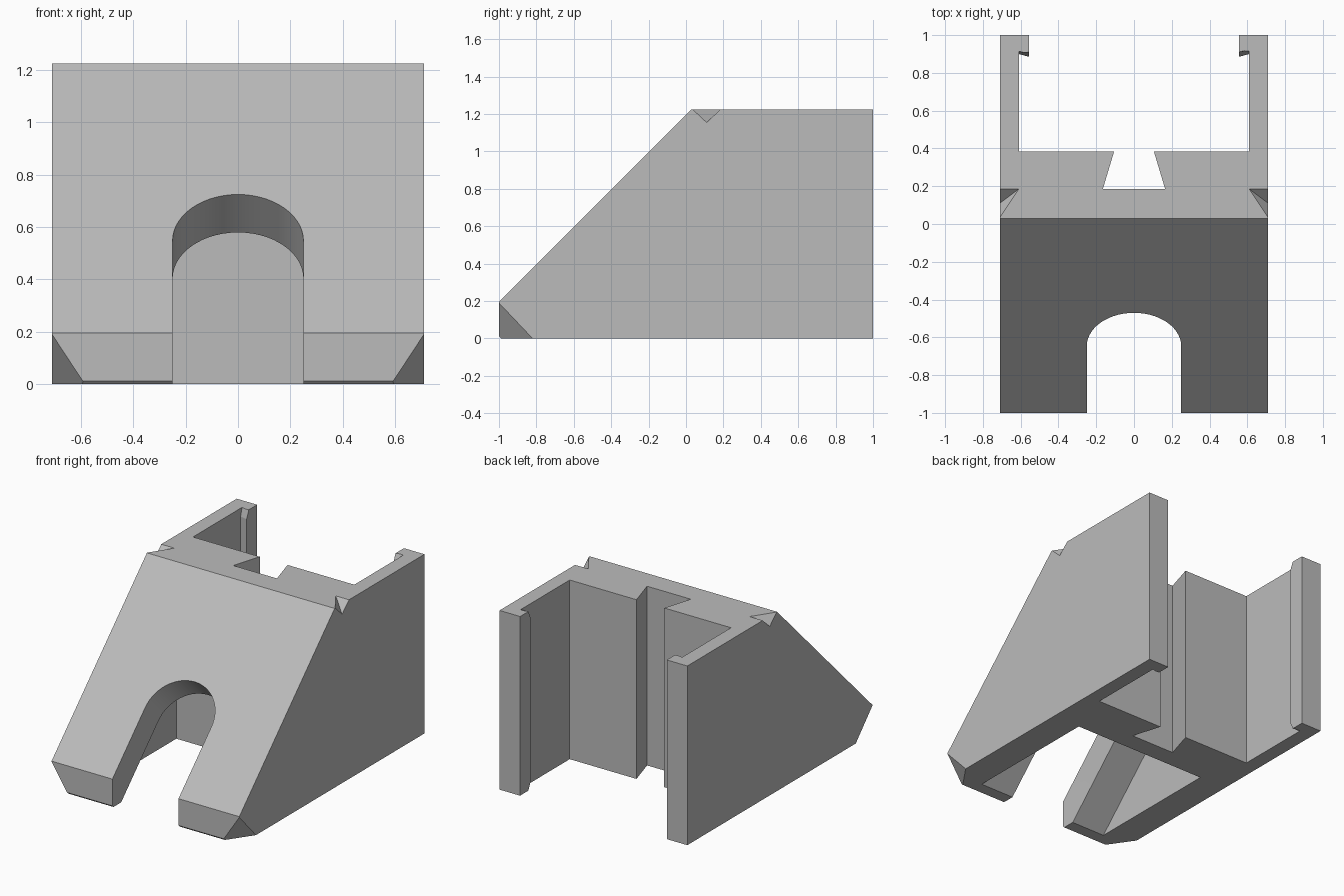
import bpy, bmesh, math
from mathutils import Vector

cube = bpy.data.objects.get("Cube")
if cube:
    bpy.data.objects.remove(cube, do_unlink=True)

W, H = 0.71, 1.225          # half width, height
SLOPE = 1.195               # ramp surface: z = y + SLOPE
PLATE = 0.29                # vertical thickness of the ramp plate

grey = bpy.data.materials.new("plain_grey")
grey.use_nodes = True
colour = (0.5, 0.5, 0.5, 1)
grey.diffuse_color = colour
grey.node_tree.nodes["Principled BSDF"].inputs["Base Color"].default_value = colour


def make_object(name, bm):
    bmesh.ops.recalc_face_normals(bm, faces=bm.faces)
    mesh = bpy.data.meshes.new(name)
    bm.to_mesh(mesh)
    bm.free()
    mesh.materials.append(grey)
    obj = bpy.data.objects.new(name, mesh)
    bpy.context.collection.objects.link(obj)
    return obj


def loft(rings):
    """Solid through a list of matching point rings."""
    bm = bmesh.new()
    vs = [[bm.verts.new(p) for p in ring] for ring in rings]
    n = len(vs[0])
    for a, b in zip(vs, vs[1:]):
        for i in range(n):
            j = (i + 1) % n
            bm.faces.new((a[i], a[j], b[j], b[i]))
    bm.faces.new(vs[0])
    bm.faces.new(vs[-1])
    return bm


def across(profile, half):
    """Extrude a (y, z) profile along x."""
    return loft([[(x, y, z) for y, z in profile] for x in (-half, half)])


def mirrored(points):
    return points + [(-x, y) for x, y in reversed(points)]


# Solid wedge with a small bevel along the front toe
bm = across([(-0.988, 0), (-1, 0.012), (-1, SLOPE - 1), (H - SLOPE, H), (1, H), (1, 0)], W)

# Clipped lower front corners
for s in (-1, 1):
    a, b, c = Vector((s * W, -1, 0.19)), Vector((s * 0.585, -1, 0)), Vector((s * W, -0.82, 0))
    n = (b - a).cross(c - a).normalized()
    if n.x * s < 0:
        n = -n
    cut = bmesh.ops.bisect_plane(bm, geom=bm.verts[:] + bm.edges[:] + bm.faces[:],
                                 plane_co=a, plane_no=n, clear_outer=True)
    rim = [e for e in cut["geom_cut"] if isinstance(e, bmesh.types.BMEdge)]
    bmesh.ops.holes_fill(bm, edges=rim)
body = make_object("ramp_bracket", bm)

cutters = []

# Hollow below the ramp plate
back, base = 0.055, -0.1
under = SLOPE - PLATE
cutters.append(make_object("hollow_cutter", across(
    [(base - under, base), (back, base), (back, back + under)], 0.505)))

# Round-ended slot, square to the ramp
u, n = Vector((0, 1, 1)).normalized(), Vector((0, -1, 1)).normalized()
r, steps = 0.25, 28
centre = Vector((0, -0.647, SLOPE - 0.647))
arc = [(r * math.cos(math.pi * i / steps), r * math.sin(math.pi * i / steps))
       for i in range(steps + 1)] + [(-r, -1), (r, -1)]
cutters.append(make_object("slot_cutter", loft(
    [[centre + Vector((x, 0, 0)) + u * v + n * d for x, v in arc] for d in (0.2, -0.35)])))

# Rear channel, leaving hooked lips with bevelled ends
rings = []
for z, wall, tip in ((-0.055, 0.93, 0.935), (0.055, 0.9, 0.885),
                     (H - 0.055, 0.9, 0.885), (H + 0.055, 0.93, 0.935)):
    outline = mirrored([(0.61, 0.385), (0.61, wall), (0.555, tip), (0.555, 1.1)])
    rings.append([(x, y, z) for x, y in outline])
cutters.append(make_object("channel_cutter", loft(rings)))

# Dovetail groove in the channel wall
dovetail = mirrored([(0.165, 0.185), (0.105, 0.385), (0.105, 0.5)])
cutters.append(make_object("dovetail_cutter", loft(
    [[(x, y, z) for x, y in dovetail] for z in (-0.1, H + 0.1)])))

# Pointed notches in the top side edges
for s in (-1, 1):
    a, b = Vector((s * W, 0.035, H)), Vector((s * W, 0.185, H))
    c, d = Vector((s * 0.61, 0.185, H)), Vector((s * W, 0.11, H - 0.07))
    k = 0.3
    bm = bmesh.new()
    v = [bm.verts.new(p) for p in (a + k * (2 * a - c - d), b + k * (2 * b - c - d),
                                   c + k * (c - d), d + k * (d - c))]
    for skip in range(4):
        bm.faces.new([v[i] for i in range(4) if i != skip])
    cutters.append(make_object("notch_cutter", bm))

# Apply every cut
bpy.ops.object.select_all(action="DESELECT")
bpy.context.view_layer.objects.active = body
body.select_set(True)
for cutter in cutters:
    cutter.hide_render = True
    mod = body.modifiers.new("cut", "BOOLEAN")
    mod.operation = "DIFFERENCE"
    mod.solver = "EXACT"
    mod.object = cutter
    bpy.ops.object.modifier_apply(modifier=mod.name)
    bpy.data.objects.remove(cutter, do_unlink=True)

bpy.ops.object.shade_smooth_by_angle(angle=math.radians(15))
